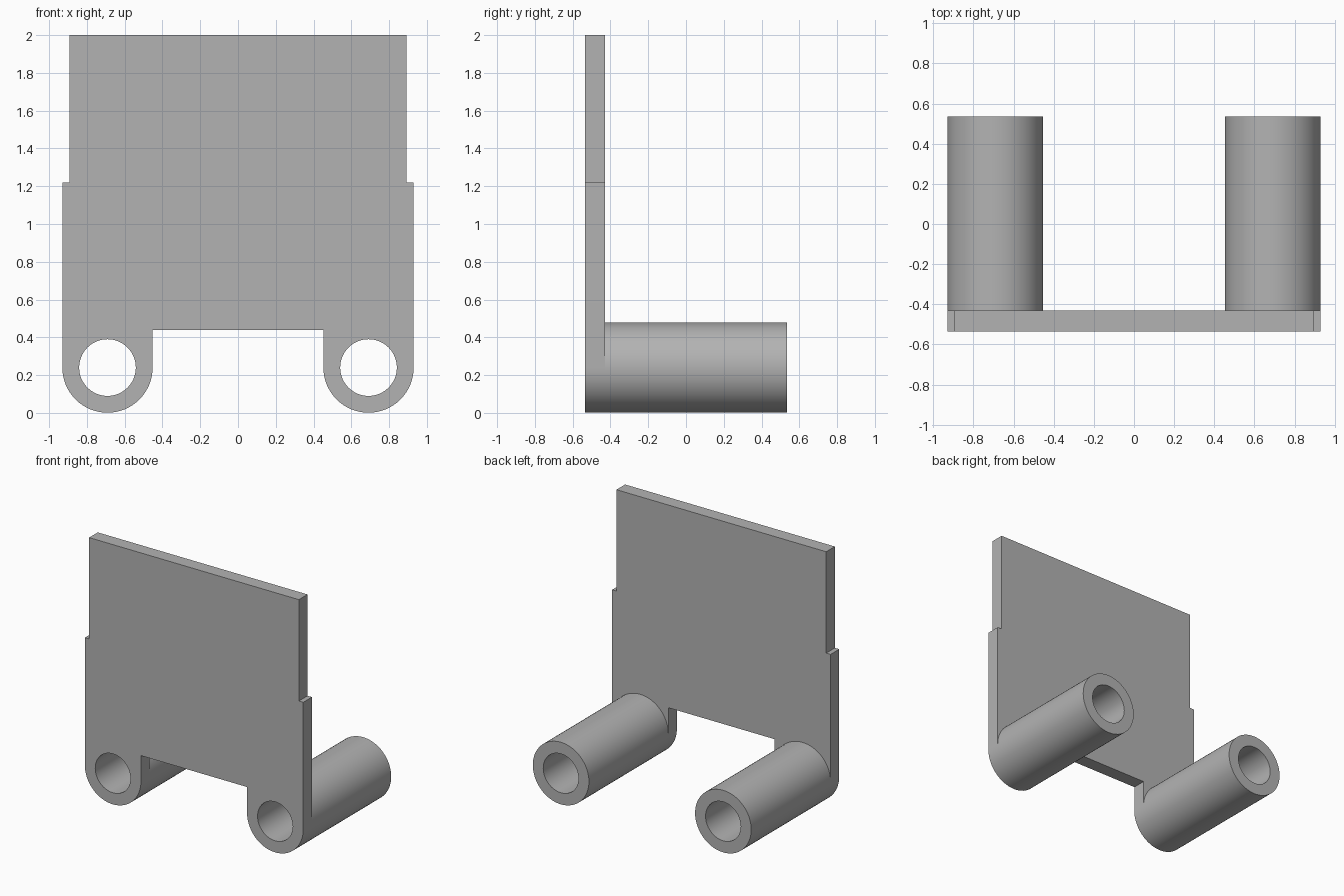
import bpy
import bmesh
from math import cos, sin, pi, radians

if "Cube" in bpy.data.objects:
    bpy.data.objects.remove(bpy.data.objects["Cube"], do_unlink=True)

FRONT, PLATE_BACK, TUBE_BACK = -0.535, -0.43, 0.535
TUBE_X, TUBE_Z, OUTER, BORE = 0.691, 0.24, 0.239, 0.15
SEGMENTS = 64

grey = bpy.data.materials.new("plain grey")
grey.use_nodes = True
colour = (0.45, 0.45, 0.45, 1)
grey.diffuse_color = colour
grey.node_tree.nodes["Principled BSDF"].inputs["Base Color"].default_value = colour


def arc(cx, radius, start=0.0, end=2 * pi, closed=True):
    """Points (x, z) along an arc about a tube axis."""
    steps = SEGMENTS if closed else SEGMENTS // 2
    count = steps if closed else steps + 1
    angles = [start + (end - start) * i / steps for i in range(count)]
    return [(cx + radius * cos(a), TUBE_Z + radius * sin(a)) for a in angles]


def extruded_part(name, loops, y0, y1):
    """Fill an outline with holes and extrude it along y."""
    bm = bmesh.new()
    for loop in loops:
        verts = [bm.verts.new((x, y0, z)) for x, z in loop]
        for a, b in zip(verts, verts[1:] + verts[:1]):
            bm.edges.new((a, b))
    bmesh.ops.triangle_fill(bm, edges=bm.edges[:], use_beauty=True)
    result = bmesh.ops.extrude_face_region(bm, geom=bm.faces[:], use_keep_orig=True)
    moved = [v for v in result["geom"] if isinstance(v, bmesh.types.BMVert)]
    bmesh.ops.translate(bm, verts=moved, vec=(0, y1 - y0, 0))
    bmesh.ops.recalc_face_normals(bm, faces=bm.faces[:])
    mesh = bpy.data.meshes.new(name)
    bm.to_mesh(mesh)
    bm.free()
    mesh.materials.append(grey)
    obj = bpy.data.objects.new(name, mesh)
    bpy.context.collection.objects.link(obj)
    bpy.ops.object.select_all(action="DESELECT")
    obj.select_set(True)
    bpy.context.view_layer.objects.active = obj
    bpy.ops.object.shade_smooth_by_angle(angle=radians(30))
    return obj


# Upright plate: stepped sides, notch below, rounded lugs with bores
half = [(0.893, 2.0), (0.893, 1.22), (TUBE_X + OUTER, 1.22)]
half += arc(TUBE_X, OUTER, 0, -pi, closed=False)
half += [(TUBE_X - OUTER, 0.44)]
outline = half + [(-x, z) for x, z in reversed(half)]
bores = [arc(side * TUBE_X, BORE) for side in (1, -1)]
extruded_part("upright_plate", [outline] + bores, FRONT, PLATE_BACK)

# Hollow tubes running back from the lugs
for side, label in ((1, "left"), (-1, "right")):
    rings = [arc(side * TUBE_X, r) for r in (OUTER, BORE)]
    extruded_part(label + "_tube", rings, PLATE_BACK, TUBE_BACK)
